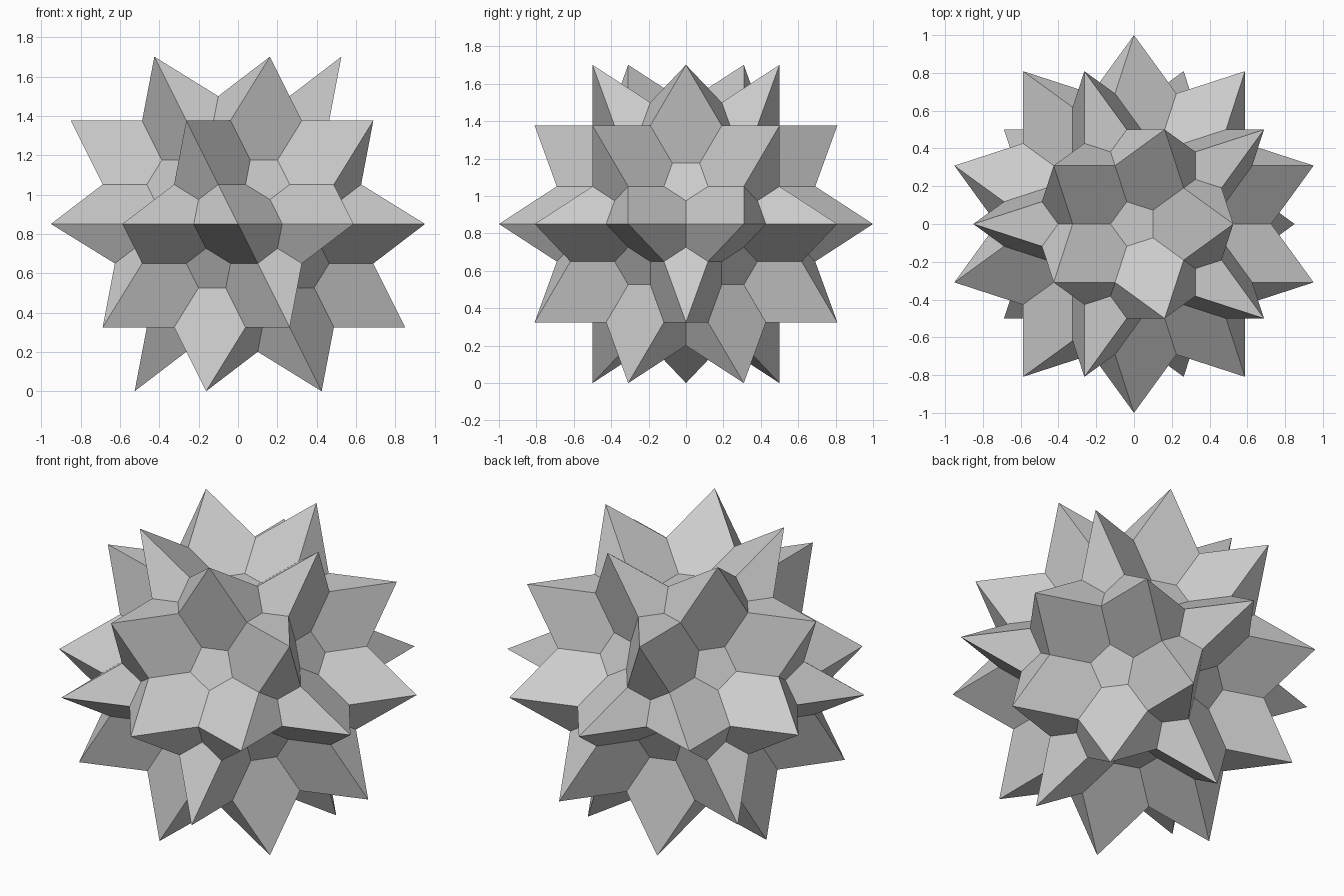
import bpy, bmesh, random
from math import sin, cos, radians, sqrt
from itertools import combinations
from mathutils import Vector
from mathutils.bvhtree import BVHTree

if "Cube" in bpy.data.objects:
    bpy.data.objects.remove(bpy.data.objects["Cube"])

PHI = (1 + sqrt(5)) / 2
random.seed(1)


def ring(radius, z, start, count):
    return [Vector((radius * cos(radians(start + i * 360 / count)),
                    radius * sin(radians(start + i * 360 / count)), z)) for i in range(count)]


# Thirty spike tips on a unit sphere, with a five-fold axis pointing up
LO, HI = sqrt((5 - sqrt(5)) / 10), sqrt((5 + sqrt(5)) / 10)
upper = ring(LO, HI, 0, 5) + ring(HI, LO, 36, 5)
tips = upper + [-v for v in upper] + ring(1, 0, 18, 10)

# Twelve five-fold axes
half_axes = [Vector((0, 0, 1))] + ring(2 / sqrt(5), 1 / sqrt(5), 0, 5)
axes = half_axes + [-a for a in half_axes]

bm = bmesh.new()
planes = []


def add_face(points, outward):
    n = (points[1] - points[0]).cross(points[2] - points[0])
    if n.dot(outward) < 0:
        points = points[::-1]
    bm.faces.new([bm.verts.new(p) for p in points])


# Twelve five-pointed stars: a core pentagon and five points each
for a in axes:
    u = a.orthogonal().normalized()
    w = a.cross(u)
    star = [v for v in tips if abs(v.dot(a) - LO) < 1e-3]
    star.sort(key=lambda v: Vector((v.dot(u), v.dot(w))).angle_signed(Vector((1, 0))))
    c = a * LO
    core = [c - (v - c) / PHI ** 2 for v in star]
    add_face(core, a)
    for i in range(5):
        add_face([star[i], core[(i + 2) % 5], core[(i + 3) % 5]], a)
    planes.append((c, a))

# Twenty large triangles
near = lambda p, q: abs((p - q).length - PHI) < 1e-3
for p, q, r in combinations(tips, 3):
    if near(p, q) and near(q, r) and near(p, r):
        c = (p + q + r) / 3
        add_face([p, q, r], c)
        planes.append((c, c.normalized()))

# Cut every face along every other plane, so each piece is wholly inside or outside
bm.normal_update()
tree = BVHTree.FromBMesh(bm)
for co, no in planes:
    bmesh.ops.bisect_plane(bm, geom=bm.verts[:] + bm.edges[:] + bm.faces[:],
                           dist=2e-5, plane_co=co, plane_no=no)
bm.normal_update()

# Keep only the pieces that can be seen from outside, facing outwards
rays = []
while len(rays) < 240:
    d = Vector([random.gauss(0, 1) for _ in range(3)]).normalized()
    rays.append(d)


def escapes(point, normal):
    n = 0
    for d in rays:
        if d.dot(normal) > 0.02 and tree.ray_cast(point + normal * 1e-4, d)[0] is None:
            n += 1
    return n


hidden = []
for f in bm.faces:
    c, n = f.calc_center_median(), f.normal.copy()
    front, back = escapes(c, n), escapes(c, -n)
    if front == 0 and back == 0:
        hidden.append(f)
    elif back > front:
        f.normal_flip()
bmesh.ops.delete(bm, geom=hidden, context='FACES')

# Join the pieces back into clean flat facets
bmesh.ops.remove_doubles(bm, verts=bm.verts[:], dist=1e-4)
bmesh.ops.dissolve_limit(bm, angle_limit=radians(1), verts=bm.verts[:], edges=bm.edges[:])
bmesh.ops.translate(bm, verts=bm.verts[:], vec=(0, 0, HI))

mesh = bpy.data.meshes.new("spiked_star_solid")
bm.to_mesh(mesh)
bm.free()
bpy.context.collection.objects.link(bpy.data.objects.new("spiked_star_solid", mesh))
